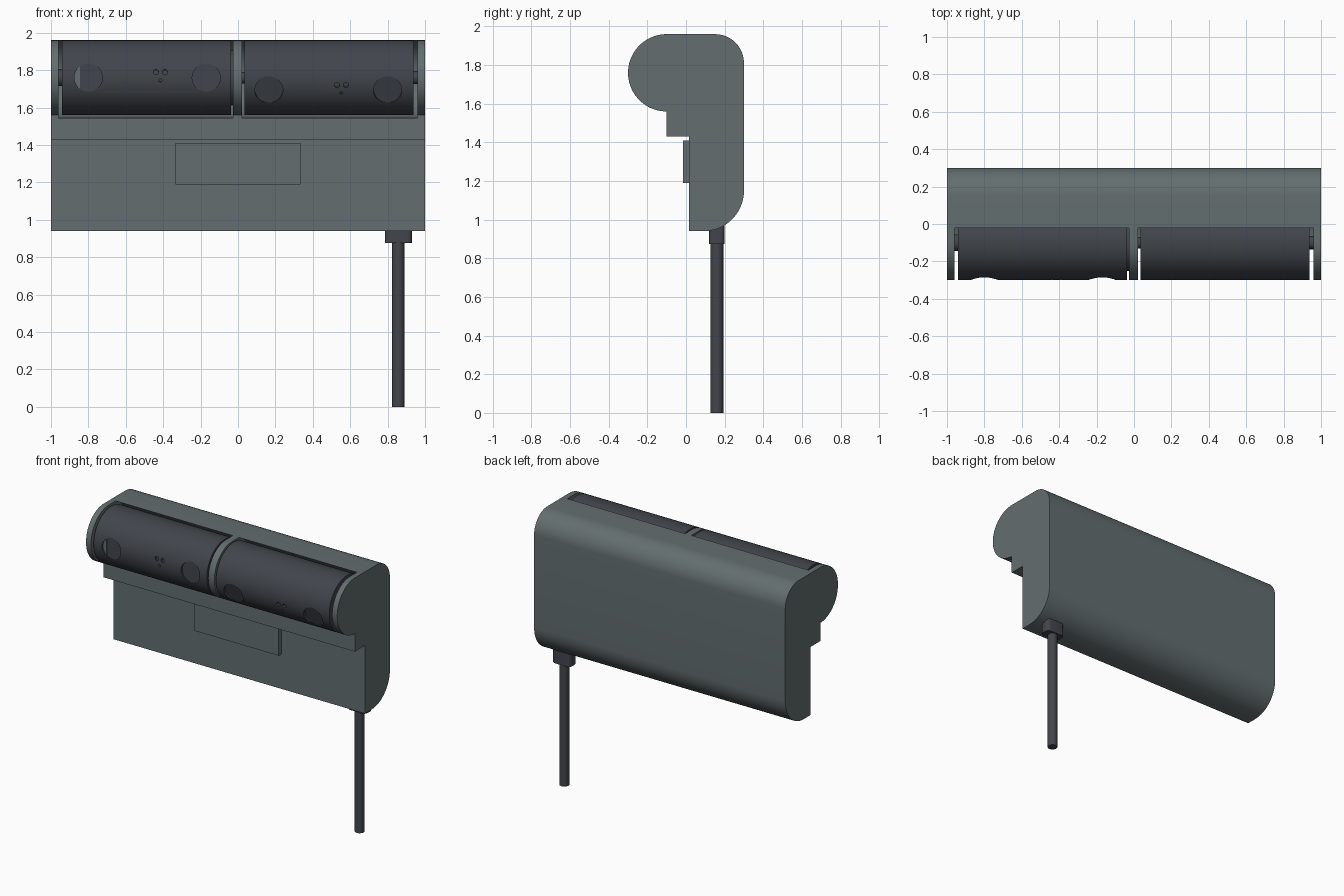
import bpy, bmesh
from math import sin, cos, pi, radians
from mathutils import Matrix, Vector

cube = bpy.data.objects.get("Cube")
if cube:
    bpy.data.objects.remove(cube, do_unlink=True)


def material(name, rgb):
    m = bpy.data.materials.new(name)
    m.use_nodes = True
    col = (*rgb, 1)
    m.diffuse_color = col
    m.node_tree.nodes["Principled BSDF"].inputs["Base Color"].default_value = col
    return m


GREY = material("slate grey", (0.125, 0.155, 0.16))
DARK = material("charcoal", (0.053, 0.06, 0.072))


def make(name, bm, mat):
    bmesh.ops.recalc_face_normals(bm, faces=bm.faces)
    me = bpy.data.meshes.new(name)
    bm.to_mesh(me)
    bm.free()
    me.materials.append(mat)
    ob = bpy.data.objects.new(name, me)
    bpy.context.collection.objects.link(ob)
    return ob


def activate(ob):
    bpy.ops.object.select_all(action='DESELECT')
    ob.select_set(True)
    bpy.context.view_layer.objects.active = ob


def smooth(ob):
    activate(ob)
    bpy.ops.object.shade_smooth_by_angle(angle=radians(30))


def extrude(name, points, vec, mat):
    """Extrude a closed outline of 3D points along vec."""
    bm = bmesh.new()
    face = bm.faces.new([bm.verts.new(p) for p in points])
    ext = bmesh.ops.extrude_face_region(bm, geom=[face])["geom"]
    bmesh.ops.translate(bm, vec=vec, verts=[v for v in ext if isinstance(v, bmesh.types.BMVert)])
    return make(name, bm, mat)


def cylinder(name, a, b, r, mat, seg=64):
    """Cylinder of radius r between points a and b."""
    a, b = Vector(a), Vector(b)
    rot = (b - a).to_track_quat('Z', 'Y').to_matrix().to_4x4()
    bm = bmesh.new()
    bmesh.ops.create_cone(bm, cap_ends=True, segments=seg, radius1=r, radius2=r,
                          depth=(b - a).length, matrix=Matrix.Translation((a + b) / 2) @ rot)
    return make(name, bm, mat)


def box(name, lo, hi, mat):
    lo, hi = Vector(lo), Vector(hi)
    bm = bmesh.new()
    bmesh.ops.create_cube(bm, size=1, matrix=Matrix.Translation((lo + hi) / 2)
                          @ Matrix.Diagonal((*(hi - lo), 1)))
    return make(name, bm, mat)


def cut(ob, cutters):
    activate(ob)
    for c in cutters:
        mod = ob.modifiers.new("cut", 'BOOLEAN')
        mod.operation = 'DIFFERENCE'
        mod.solver = 'EXACT'
        mod.object = c
        bpy.ops.object.modifier_apply(modifier=mod.name)
        bpy.data.objects.remove(c, do_unlink=True)


def arc(cy, cz, r, start, end, n):
    steps = [radians(start + (end - start) * i / n) for i in range(n + 1)]
    return [(cy + r * cos(t), cz + r * sin(t)) for t in steps]


AY, AZ, R = -0.1, 1.76, 0.2   # barrel axis and radius

# Housing: side profile swept across the full width, with two barrel pockets
profile = (arc(AY, AZ, R, 270, 90, 32) + arc(0.15, 1.81, 0.15, 90, 0, 12)
           + arc(0.09, 1.15, 0.21, 0, -90, 16)
           + [(0.015, 0.94), (0.015, 1.43), (-0.1, 1.43)])
housing = extrude("housing", [(-1, y, z) for y, z in profile], (2, 0, 0), GREY)
cut(housing, [cylinder("pocket_cutter", (x0, AY, AZ), (x1, AY, AZ), 0.215, GREY, 96)
              for x0, x1 in ((-0.96, -0.027), (0.022, 0.96))])
smooth(housing)


def barrel(side, x0, x1, tilt, lenses, holes_x):
    """Rotating barrel with flat round recesses and three pin holes."""
    ob = cylinder(side + "_barrel", (x0, AY, AZ), (x1, AY, AZ), R, DARK, 96)

    def radial(x, dist, offset=0.0):
        t = tilt + offset / R
        return (x, AY - dist * cos(t), AZ + dist * sin(t))

    cutters = [cylinder("recess_cutter", radial(x, 0.184), radial(x, 0.25), 0.075, DARK, 48)
               for x in lenses]
    for dx, dz, r in ((-0.024, 0.03, 0.014), (0.024, 0.03, 0.014), (0, -0.015, 0.008)):
        cutters.append(cylinder("hole_cutter", radial(holes_x + dx, 0.185, dz),
                                radial(holes_x + dx, 0.25, dz), r, DARK, 20))
    cut(ob, cutters)
    smooth(ob)


barrel("right", -0.94, -0.038, 0, (-0.80, -0.17), -0.415)
barrel("left", 0.035, 0.937, radians(-20), (0.165, 0.80), 0.553)

# Pale sliver on the outer edge of the first recess
sliver = [(-0.80 + 0.075 * cos(t), -0.286, AZ + 0.075 * sin(t))
          for t in (pi + radians(-53 + 106 * i / 12) for i in range(13))]
extrude("recess_sliver", sliver, (0, 0.004, 0), GREY)

# Axle stubs and bearing disc between the barrels and the pocket walls
for name, x0, x1, r in (("right_outer_axle", -0.97, -0.93, 0.045),
                        ("right_inner_bearing", -0.045, -0.02, 0.15),
                        ("left_inner_axle", 0.015, 0.04, 0.03),
                        ("left_outer_axle", 0.93, 0.97, 0.035)):
    smooth(cylinder(name, (x0, AY, AZ), (x1, AY, AZ), r, DARK, 32))

# Raised plate on the front
box("front_plate", (-0.335, -0.015, 1.19), (0.335, 0.02, 1.41), GREY)

# Cable and its collar under the housing
smooth(cylinder("cable", (0.857, 0.16, 0), (0.857, 0.16, 0.97), 0.033, DARK, 32))
collar = box("cable_collar", (0.785, 0.12, 0.875), (0.93, 0.2, 1.0), DARK)
bm = bmesh.new()
bm.from_mesh(collar.data)
upright = [e for e in bm.edges if abs(e.verts[0].co.z - e.verts[1].co.z) > 0.05]
bmesh.ops.bevel(bm, geom=upright, offset=0.025, segments=5, profile=0.5, affect='EDGES')
bm.to_mesh(collar.data)
bm.free()
smooth(collar)
